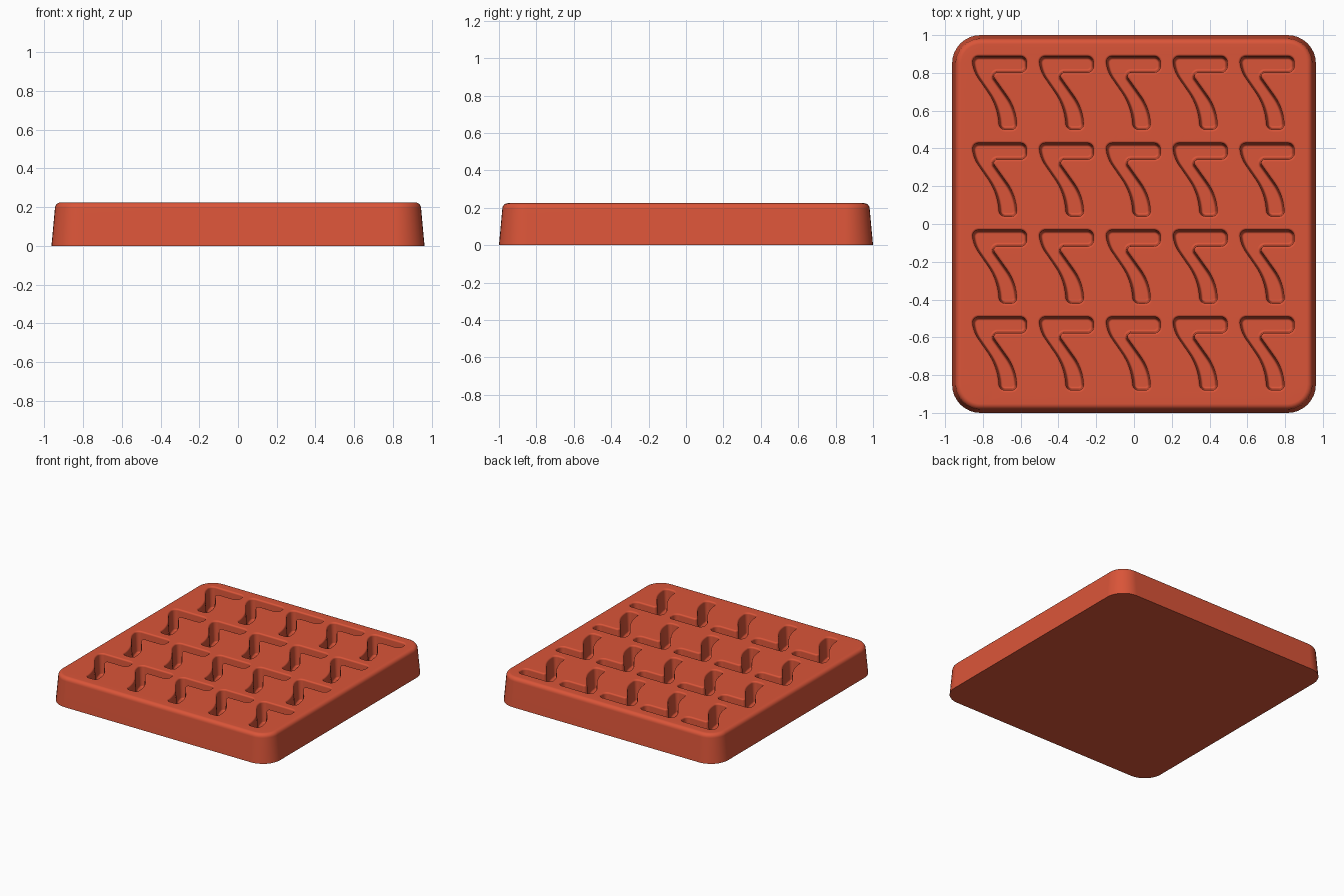
import bpy
import bmesh
from math import sin, cos, pi, radians, sqrt
from mathutils import Vector

cube = bpy.data.objects.get("Cube")
if cube:
    bpy.data.objects.remove(cube, do_unlink=True)

HEIGHT = 0.225
FLOOR = 0.06


def rounded_outline(corners, steps=8):
    """Counter-clockwise polygon (x, y, tangent length) with circular arcs at its corners."""
    points = []
    for i, (x, y, cut) in enumerate(corners):
        corner = Vector((x, y))
        u = (Vector(corners[i - 1][:2]) - corner).normalized()
        v = (Vector(corners[(i + 1) % len(corners)][:2]) - corner).normalized()
        start, end = corner + u * cut, corner + v * cut
        weight = sqrt((1 - u.dot(v)) / 2)
        for k in range(steps + 1):
            t = k / steps
            a, b, c = (1 - t) ** 2, 2 * t * (1 - t) * weight, t * t
            points.append((start * a + corner * b + end * c) / (a + b + c))
    return points


def inset(points, amount):
    """Move a counter-clockwise outline inwards."""
    moved = []
    for i, p in enumerate(points):
        d1 = (p - points[i - 1]).normalized()
        d2 = (points[(i + 1) % len(points)] - p).normalized()
        n1, n2 = Vector((-d1.y, d1.x)), Vector((-d2.y, d2.x))
        moved.append(p + (n1 + n2) * amount / (1 + n1.dot(n2)))
    return moved


def fillet(radius, inset_start, z_start, rising, steps=5):
    """Quarter-round section as (inset, z) pairs."""
    arc = []
    for k in range(steps + 1):
        a = k / steps * pi / 2
        if rising:   # vertical wall turning into the flat top
            arc.append((inset_start + radius * (1 - cos(a)), z_start + radius * sin(a)))
        else:        # flat top turning down into a wall
            arc.append((inset_start + radius * sin(a), z_start - radius * (1 - cos(a))))
    return arc


def loft(bm, outline, section, centre=(0, 0)):
    """Skin rings of the inset outline along the section; return the rings."""
    rings = []
    for amount, z in section:
        rings.append([bm.verts.new((p.x + centre[0], p.y + centre[1], z))
                      for p in inset(outline, amount)])
    for low, high in zip(rings, rings[1:]):
        for i in range(len(low)):
            bm.faces.new((low[i - 1], low[i], high[i], high[i - 1]))
    return rings


def ring_edges(bm, ring):
    return [bm.edges.get((ring[i - 1], ring[i])) for i in range(len(ring))]


bm = bmesh.new()

# Tapered block with rounded corners and a rounded upper rim
HX, HY, R = 0.963, 1.0, 0.15
block = rounded_outline([(HX, HY, R), (-HX, HY, R), (-HX, -HY, R), (HX, -HY, R)])
body_rings = loft(bm, block, [(0, 0)] + fillet(0.03, 0.018, HEIGHT - 0.03, True))
bm.faces.new(list(reversed(body_rings[0])))
top_edges = ring_edges(bm, body_rings[-1])

# Hooked cavity: short bar with a curved leg
hook = rounded_outline([
    (0.152, 0.055, 0.045), (-0.165, 0.055, 0.05), (-0.15, -0.045, 0.045),
    (-0.025, -0.225, 0.085), (-0.015, -0.357, 0.04), (0.1, -0.357, 0.04),
    (0.095, -0.23, 0.085), (-0.03, -0.055, 0.015), (0.152, -0.055, 0.045)])
cavity_section = fillet(0.012, 0, HEIGHT, False)
cavity_section += [(i, z) for i, z in reversed(
    [(0.032 - a, z) for a, z in fillet(0.012, 0, FLOOR, False)])]
# Flip the lower fillet so that it sweeps from the wall into the floor
cavity_section[6:] = [(0.02 + 0.012 * (1 - cos(k * pi / 10)),
                       FLOOR + 0.012 * (1 - sin(k * pi / 10))) for k in range(6)]

# Five columns and four rows of cavities
for row in range(4):
    for column in range(5):
        centre = (0.354 * (column - 2), 0.845 - 0.46 * row)
        rings = loft(bm, hook, cavity_section, centre)
        bm.faces.new(rings[-1])
        top_edges += ring_edges(bm, rings[0])

# Flat top around the cavities
bmesh.ops.triangle_fill(bm, edges=top_edges, use_beauty=True, normal=(0, 0, 1))
bmesh.ops.recalc_face_normals(bm, faces=bm.faces)

mesh = bpy.data.meshes.new("mould_tray")
bm.to_mesh(mesh)
bm.free()
tray = bpy.data.objects.new("mould_tray", mesh)
bpy.context.collection.objects.link(tray)

# Red-orange silicone
colour = (0.70, 0.09, 0.04, 1)
silicone = bpy.data.materials.new("red_orange_silicone")
silicone.use_nodes = True
silicone.diffuse_color = colour
silicone.node_tree.nodes["Principled BSDF"].inputs["Base Color"].default_value = colour
mesh.materials.append(silicone)

bpy.ops.object.select_all(action="DESELECT")
tray.select_set(True)
bpy.context.view_layer.objects.active = tray
bpy.ops.object.shade_smooth_by_angle(angle=radians(30))
weighted = tray.modifiers.new("weighted_normals", "WEIGHTED_NORMAL")
weighted.keep_sharp = True
